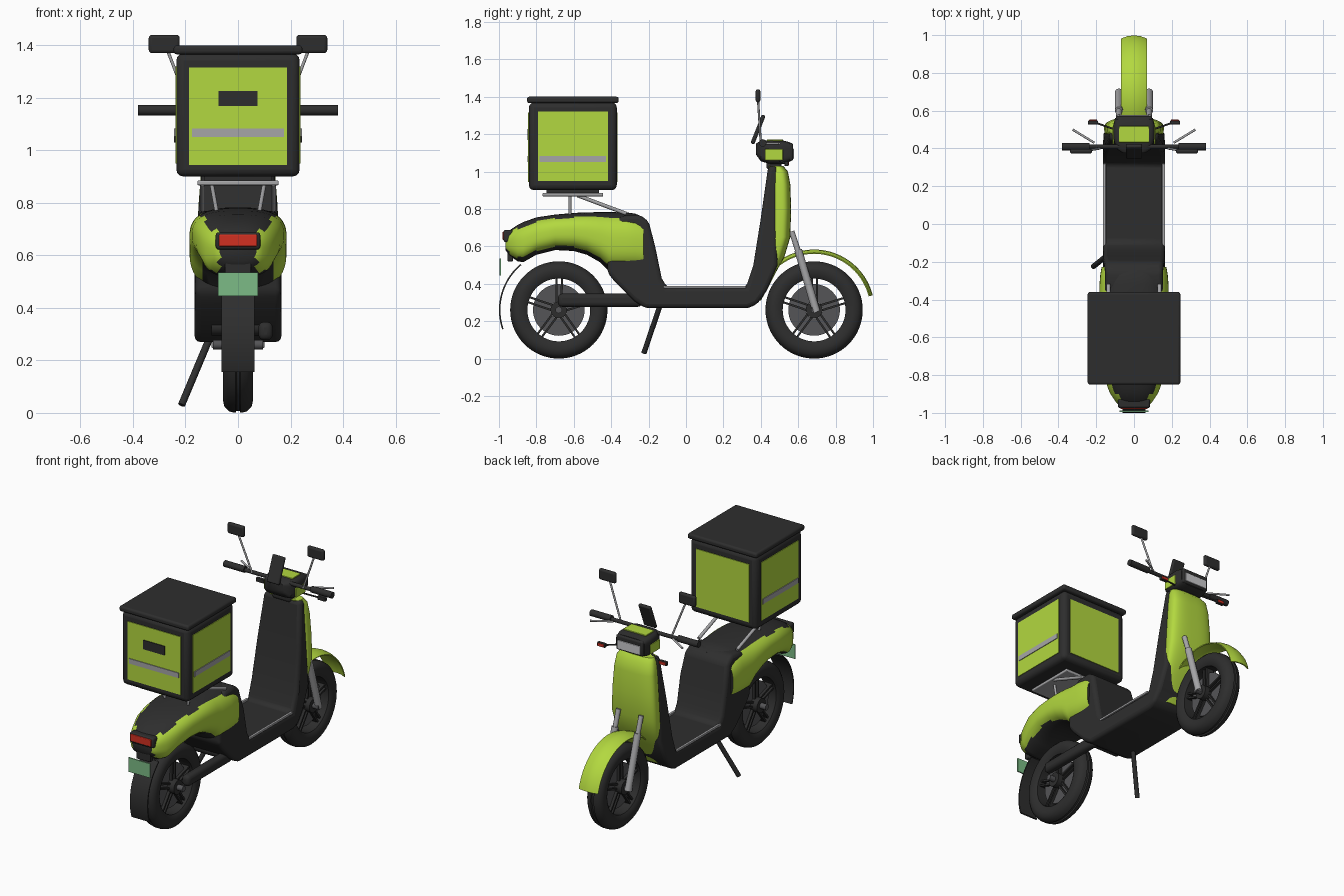
import bpy, bmesh
from math import sin, cos, pi, radians
from mathutils import Vector

if "Cube" in bpy.data.objects:
    bpy.data.objects.remove(bpy.data.objects["Cube"])


def material(name, rgb):
    m = bpy.data.materials.new(name)
    m.use_nodes = True
    m.diffuse_color = (*rgb, 1)
    m.node_tree.nodes["Principled BSDF"].inputs["Base Color"].default_value = (*rgb, 1)
    return m


GREEN = material("lime green", (0.45, 0.69, 0.05))
BLACK = material("soft black", (0.027, 0.027, 0.027))
GREY = material("dark grey", (0.09, 0.09, 0.095))
SILVER = material("silver", (0.38, 0.38, 0.39))
LAMP = material("lamp white", (0.6, 0.6, 0.62))
RED = material("light red", (0.65, 0.03, 0.015))
PLATE = material("plate green", (0.2, 0.5, 0.24))


def finish(name, bm, mats, bevel=0, smooth=True):
    bmesh.ops.recalc_face_normals(bm, faces=bm.faces[:])
    me = bpy.data.meshes.new(name)
    bm.to_mesh(me)
    bm.free()
    ob = bpy.data.objects.new(name, me)
    bpy.context.collection.objects.link(ob)
    for m in mats:
        me.materials.append(m)
    if bevel:
        mod = ob.modifiers.new("bevel", "BEVEL")
        mod.width, mod.segments, mod.limit_method = bevel, 3, "ANGLE"
    if smooth:
        bpy.context.view_layer.objects.active = ob
        bpy.ops.object.select_all(action="DESELECT")
        ob.select_set(True)
        bpy.ops.object.shade_smooth_by_angle(angle=radians(40))
    return ob


def box(name, mat, centre, size, bevel=0, tilt=0):
    bm = bmesh.new()
    bmesh.ops.create_cube(bm, size=1)
    for v in bm.verts:
        v.co = Vector(v.co) * Vector(size)
    ob = finish(name, bm, [mat], bevel)
    ob.location = centre
    ob.rotation_euler.x = tilt
    return ob


def tube(name, mat, a, b, r, r2=None):
    a, b = Vector(a), Vector(b)
    bm = bmesh.new()
    bmesh.ops.create_cone(bm, cap_ends=True, segments=16, radius1=r,
                          radius2=r2 or r, depth=(b - a).length)
    ob = finish(name, bm, [mat])
    ob.location = (a + b) / 2
    ob.rotation_euler = (b - a).to_track_quat("Z", "Y").to_euler()
    return ob


def skin(bm, rings, closed):
    n, k = len(rings[0]), len(rings)
    for i in range(k if closed else k - 1):
        a, b = rings[i], rings[(i + 1) % k]
        for j in range(n):
            bm.faces.new((a[j], a[(j + 1) % n], b[(j + 1) % n], b[j]))
    if not closed:
        bm.faces.new(rings[0])
        bm.faces.new(rings[-1])


def lathe(name, mat, profile, cy, cz, a0=0, a1=360, steps=48):
    """Sweep a closed (x, radius) profile around an x axis."""
    full = a1 - a0 == 360
    bm = bmesh.new()
    rings = []
    for i in range(steps if full else steps + 1):
        a = radians(a0 + (a1 - a0) * i / steps)
        rings.append([bm.verts.new((x, cy + r * cos(a), cz + r * sin(a))) for x, r in profile])
    skin(bm, rings, full)
    return finish(name, bm, [mat])


def loft(name, mats, sections, axis, power, rule=None, n=48):
    """Rounded sections (position, half width, low, high) along y or z."""
    bm = bmesh.new()
    rings = []
    for t, w, lo, hi in sections:
        ring = []
        for j in range(n):
            a = 2 * pi * (j + 0.5) / n
            c, s = cos(a), sin(a)
            x = w * abs(c) ** (2 / power) * (1 if c > 0 else -1)
            v = (lo + hi) / 2 + (hi - lo) / 2 * abs(s) ** (2 / power) * (1 if s > 0 else -1)
            ring.append(bm.verts.new((x, t, v) if axis == "y" else (x, v, t)))
        rings.append(ring)
    skin(bm, rings, False)
    if rule:
        for f in bm.faces:
            f.material_index = rule(f.calc_center_median())
    return finish(name, bm, mats)


# Wheels
AXLE = 0.26
for end, cy in (("rear", -0.68), ("front", 0.685)):
    half = [(0.006, 0.252), (0.01, 0.26), (0.035, 0.254), (0.052, 0.235),
            (0.058, 0.21), (0.05, 0.18), (0.042, 0.168)]
    lathe(end + "_tyre", BLACK, half + [(-x, r) for x, r in reversed(half)], cy, AXLE, steps=64)
    lathe(end + "_disc", GREY, [(-.008, .045), (.008, .045), (.008, .138), (-.008, .138)], cy, AXLE)
    tube(end + "_hub", BLACK, (-.055, cy, AXLE), (.055, cy, AXLE), .045)
    tube(end + "_axle", GREY, (-.095, cy, AXLE), (.095, cy, AXLE), .018)
    for i in range(5):
        a = 2 * pi * i / 5 + 0.3
        for off in (-0.014, 0.014):
            y, z = cos(a) * 0.105 - sin(a) * off, sin(a) * 0.105 + cos(a) * off
            box(f"{end}_spoke", BLACK, (0, cy + y, AXLE + z), (.05, .14, .011), 0, a)

# Mudguards
guard = [(-.068, .306), (-.035, .319), (0, .323), (.035, .319), (.068, .306),
         (.066, .3), (.033, .312), (0, .316), (-.033, .312), (-.066, .3)]
lathe("front_mudguard", GREEN, guard, 0.685, AXLE, 14, 172)
lathe("rear_mudguard", BLACK, [(-.062, .312), (.062, .312), (.062, .32), (-.062, .32)],
      -0.68, AXLE, 130, 199)

# Frame: seat front, floor and inner leg shield in one side profile
outline = [(-.42, .46), (-.42, .7), (-.34, .765), (-.25, .77), (-.2, .735), (-.165, .6), (-.13, .43),
           (-.1, .38), (.32, .38), (.36, .5), (.4, .75), (.44, 1.03), (.49, 1.03),
           (.49, .5), (.43, .36), (.38, .29), (.33, .27), (-.22, .27), (-.28, .31), (-.38, .41)]
bm = bmesh.new()
for x in (-.165, .165):
    bm.faces.new([bm.verts.new((x * (1 - 0.5 * max(0, z - .6)), y, z)) for y, z in outline])
bm.verts.ensure_lookup_table()
n = len(outline)
for i in range(n):
    j = (i + 1) % n
    bm.faces.new([bm.verts[k] for k in (i, j, j + n, i + n)])
finish("frame", bm, [BLACK], 0.022)

# Rear bodywork: green flanks, black seat and tail
rear = [(-.965, .07, .58, .655), (-.945, .095, .55, .685), (-.9, .125, .52, .715),
        (-.87, .138, .515, .73), (-.8, .16, .555, .755), (-.7, .175, .58, .77),
        (-.6, .181, .575, .779), (-.53, .185, .555, .782), (-.46, .185, .515, .783),
        (-.41, .185, .465, .783), (-.32, .183, .465, .782), (-.27, .179, .465, .775),
        (-.228, .172, .465, .755)]


def seat_rule(c):
    width = min(rear, key=lambda s: abs(s[0] - c.y))[1]
    return 1 if abs(c.x) < 0.76 * width or c.y < -.96 else 0


loft("rear_body", [GREEN, BLACK], rear, "y", 2.7, seat_rule)
box("tail_lamp_housing", BLACK, (0, -.95, .655), (.17, .05, .066), .012)
box("tail_lamp", RED, (0, -.972, .657), (.145, .016, .045), .004)
box("plate_bracket", BLACK, (0, -.94, .575), (.1, .03, .11), .005)
box("number_plate", PLATE, (0, -1 + .008, .49), (.152, .008, .09))

# Leg shield
loft("leg_shield", [GREEN], [(1.03, .115, .44, .52), (1.0, .13, .45, .545), (.93, .14, .45, .558),
     (.8, .15, .45, .562), (.65, .158, .45, .558), (.54, .15, .43, .525),
     (.46, .135, .41, .48), (.38, .115, .385, .44), (.31, .09, .365, .4)], "z", 3)
box("steering_neck", BLACK, (0, .47, 1.04), (.13, .08, .06), .015)

# Headset and lamp
loft("headset", [BLACK], [(.375, .06, 1.09, 1.15), (.4, .095, 1.055, 1.165), (.45, .108, 1.04, 1.168),
     (.52, .11, 1.04, 1.166), (.56, .1, 1.055, 1.155)], "y", 5)
box("headset_top_panel", GREEN, (0, .475, 1.168), (.16, .085, .008), .002)
box("headlamp_surround", BLACK, (0, .56, 1.105), (.19, .025, .095), .01)
box("headlamp", LAMP, (0, .573, 1.095), (.16, .008, .055), .003)
box("display", BLACK, (0, .385, 1.225), (.085, .022, .165), .008, -0.38)

# Handlebar
tube("handlebar", BLACK, (-.25, .41, 1.15), (.25, .41, 1.15), .012)

for side, s in (("left", 1), ("right", -1)):
    tube(side + "_grip", BLACK, (s * .235, .41, 1.153), (s * .38, .41, 1.153), .02)
    tube(side + "_lever", SILVER, (s * .21, .43, 1.15), (s * .325, .5, 1.15), .006)
    tube(side + "_mirror_stem", SILVER, (s * .18, .4, 1.15), (s * .27, .385, 1.385), .006)
    box(side + "_mirror", BLACK, (s * .281, .385, 1.405), (.118, .025, .07), .012)
    box(side + "_headset_panel", GREEN, (s * .109, .47, 1.09), (.008, .095, .06), .002)
    box(side + "_signal", BLACK, (s * .217, .537, 1.042), (.055, .02, .026), .004)
    box(side + "_signal_lens", RED, (s * .217, .542, 1.042), (.045, .02, .018), .003)
    tube(side + "_signal_arm", BLACK, (s * .1, .5, 1.06), (s * .2, .535, 1.042), .005)
    # Fork
    tube(side + "_fork_upper", SILVER, (s * .08, .565, .68), (s * .08, .63, .48), .015)
    tube(side + "_fork_lower", SILVER, (s * .08, .6, .58), (s * .08, .697, .25), .021)
    # Floor trim and rack strut
    box(side + "_floor_trim", SILVER, (s * .157, .1, .382), (.016, .44, .014), .003)
    tube(side + "_rack_strut", SILVER, (s * .135, -.32, .775), (s * .135, -.58, .872), .01)
    tube(side + "_rack_post", SILVER, (s * .08, -.62, .76), (s * .1, -.62, .87), .008)

# Swing arm and side stand
box("swing_arm", BLACK, (.105, -.46, .312), (.055, .45, .07), .022)
tube("swing_arm_pivot", BLACK, (-.1, -.27, .33), (.13, -.27, .33), .035)
tube("side_stand", BLACK, (-.11, -.14, .28), (-.215, -.225, .03), .014)

# Luggage rack and delivery box
CY, CZ, H = -.605, 1.135, .235
box("rack_plate", SILVER, (0, CY, .876), (.31, .325, .018), .005)
box("rack_mount", BLACK, (0, CY, .892), (.26, .28, .03))
box("cargo_box", BLACK, (0, CY, CZ), (2 * H, 2 * H, .47), .028)
box("cargo_lid", BLACK, (0, CY, 1.383), (.49, .49, .034), .012)
for side, s in (("left", 1), ("right", -1)):
    box(side + "_cargo_panel", GREEN, (s * H, CY, CZ), (.008, .375, .37))
    box(side + "_cargo_stripe", SILVER, (s * (H + .004), CY, 1.068), (.009, .355, .032))
    box(("inner_" if s > 0 else "outer_") + "cargo_panel", GREEN, (0, CY + s * H, CZ - .005),
        (.375, .008, .37))
box("outer_cargo_stripe", SILVER, (0, CY - H - .004, 1.067), (.35, .009, .032))
box("cargo_badge", BLACK, (0, CY - H - .004, 1.198), (.15, .009, .058))
